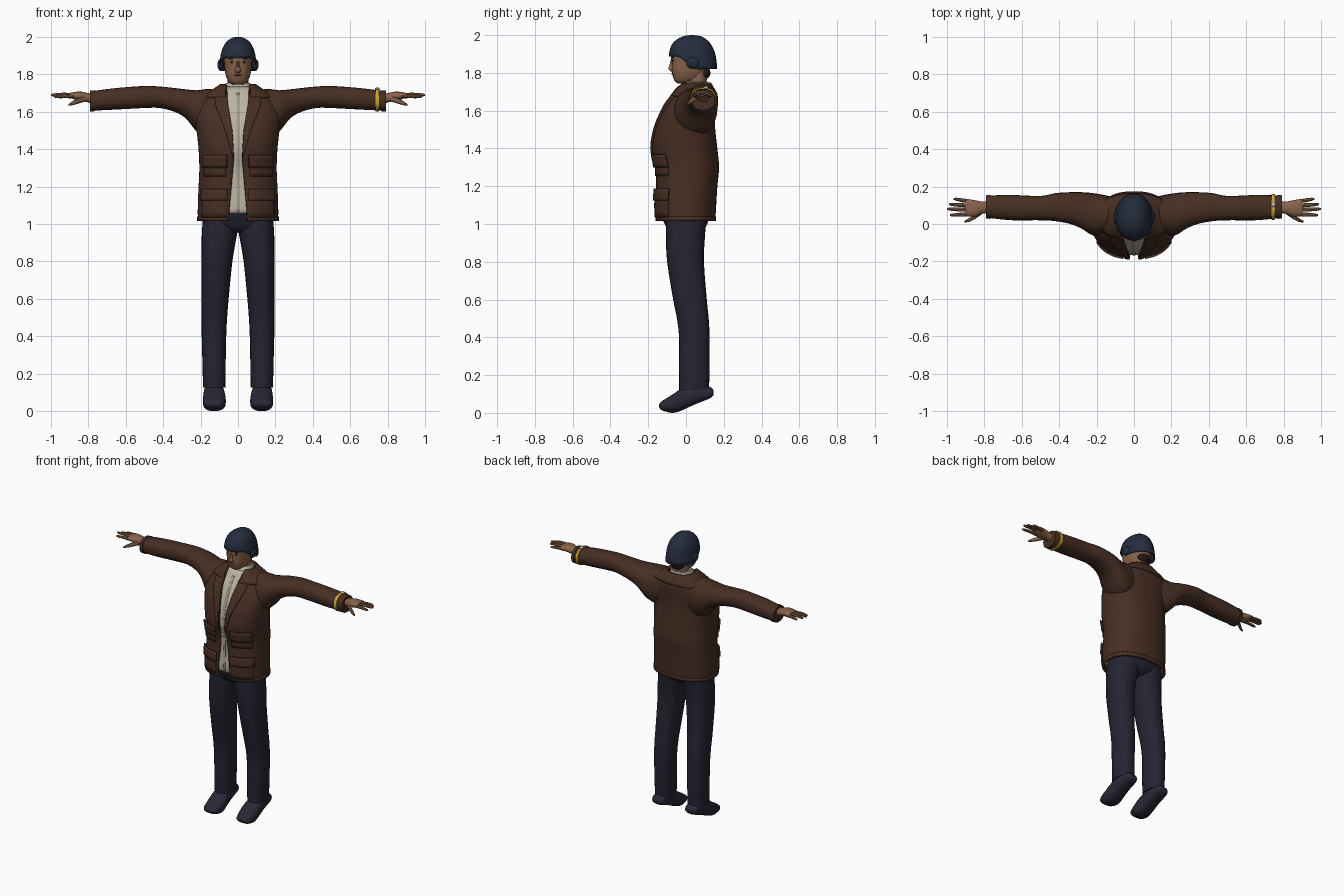
import bpy, bmesh, math
from mathutils import Matrix

if "Cube" in bpy.data.objects:
    bpy.data.objects.remove(bpy.data.objects["Cube"])


def material(name, rgb):
    m = bpy.data.materials.new(name)
    m.diffuse_color = (*rgb, 1)
    m.use_nodes = True
    m.node_tree.nodes["Principled BSDF"].inputs["Base Color"].default_value = m.diffuse_color
    return m


BROWN = material("brown_jacket", (0.062, 0.028, 0.017))
NAVY = material("navy_trousers", (0.017, 0.018, 0.031))
SHOE = material("dark_shoe", (0.020, 0.021, 0.036))
HELMET = material("blue_black_helmet", (0.019, 0.025, 0.047))
SKIN = material("skin", (0.25, 0.125, 0.07))
LIP = material("dark_lip", (0.14, 0.06, 0.04))
SHIRT = material("off_white_shirt", (0.50, 0.45, 0.37))
PLACKET = material("shirt_placket", (0.40, 0.36, 0.30))
GOLD = material("gold", (0.65, 0.38, 0.04))
DARK = material("dark_hair", (0.015, 0.010, 0.009))


def smooth_rows(rows, sub=4):
    """Catmull-Rom resampling of cross-section rows."""
    out, n = [], len(rows)
    for i in range(n - 1):
        p = [rows[max(i - 1, 0)], rows[i], rows[i + 1], rows[min(i + 2, n - 1)]]
        for k in range(sub):
            t = k / sub
            out.append(tuple(0.5 * (2 * b + (c - a) * t + (2 * a - 5 * b + 4 * c - d) * t * t
                                    + (3 * b - a - 3 * c + d) * t ** 3)
                             for a, b, c, d in zip(*p)))
    return out + [tuple(rows[-1])]


def lookup(rows, t):
    for a, b in zip(rows, rows[1:]):
        if t <= b[0]:
            f = max(0, (t - a[0]) / (b[0] - a[0]))
            return [p + (q - p) * f for p, q in zip(a, b)]
    return list(rows[-1])


def power(v, n):
    return math.copysign(abs(v) ** (2 / n), v)


def finish(bm, name, mat, mirror=False, thick=0):
    me = bpy.data.meshes.new(name)
    bm.to_mesh(me)
    bm.free()
    me.materials.append(mat)
    ob = bpy.data.objects.new(name, me)
    bpy.context.collection.objects.link(ob)
    if mirror:
        ob.modifiers.new("mirror", 'MIRROR')
    if thick:
        s = ob.modifiers.new("solid", 'SOLIDIFY')
        s.thickness, s.offset = thick, -1
    return ob


def loft(name, axis, rows, mat, mirror=False, n=2.3, seg=24, sub=4):
    """Closed body; each row is position, u min, u max, v min, v max."""
    bm, rings = bmesh.new(), []
    for t, u0, u1, v0, v1 in smooth_rows(rows, sub):
        ring = []
        for k in range(seg):
            a = 2 * math.pi * k / seg
            u = (u0 + u1) / 2 + (u1 - u0) / 2 * power(math.cos(a), n)
            v = (v0 + v1) / 2 + (v1 - v0) / 2 * power(math.sin(a), n)
            ring.append(bm.verts.new({'x': (t, u, v), 'y': (u, t, v), 'z': (u, v, t)}[axis]))
        rings.append(ring)
    for a, b in zip(rings, rings[1:]):
        for k in range(seg):
            bm.faces.new((a[k], a[k - 1], b[k - 1], b[k]))
    bm.faces.new(rings[0])
    bm.faces.new(rings[-1])
    bmesh.ops.recalc_face_normals(bm, faces=bm.faces)
    return finish(bm, name, mat, mirror)


def blob(name, loc, size, mat, mirror=False):
    bm = bmesh.new()
    bmesh.ops.create_uvsphere(bm, u_segments=14, v_segments=8, radius=1,
                              matrix=Matrix.Translation(loc) @ Matrix.Diagonal((*size, 1)))
    return finish(bm, name, mat, mirror)


# Torso surface: height, half width, front, back
BODY = smooth_rows([(1.015, .215, -.16, .155), (1.1, .215, -.165, .16), (1.2, .211, -.16, .166),
                    (1.3, .207, -.163, .175), (1.4, .211, -.18, .166), (1.5, .222, -.165, .155),
                    (1.58, .232, -.135, .155), (1.64, .215, -.105, .158), (1.69, .18, -.068, .152),
                    (1.72, .125, -.05, .138), (1.748, .085, -.025, .122)])
GAP = [(1.0, .052), (1.1, .045), (1.35, .022), (1.5, .03), (1.65, .055), (1.75, .062)]
N = 2.35


def gap(z):
    return lookup(GAP, z)[1]


def patch(name, zs, x0, x1, off, mat, thick, cols=8):
    """Mirrored sheet on the torso from x0(z) to x1(z); x1 None wraps to the spine."""
    bm, grid = bmesh.new(), []
    for z in zs:
        _, hw, yf, yb = lookup(BODY, z)
        cy, b, w = (yf + yb) / 2, (yb - yf) / 2 + off, hw + off
        ang = lambda x: math.asin(min(1, max(0, x / w) ** (N / 2)))
        a0, a1 = ang(x0(z)), math.pi if x1 is None else ang(x1(z))
        row = []
        for k in range(cols + 1):
            a = a0 + (a1 - a0) * k / cols
            x = 0 if a > math.pi - 1e-5 else w * power(math.sin(a), N)
            row.append(bm.verts.new((x, cy - b * power(math.cos(a), N), z)))
        grid.append(row)
    for r, s in zip(grid, grid[1:]):
        for k in range(cols):
            bm.faces.new((r[k], r[k + 1], s[k + 1], s[k]))
    return finish(bm, name, mat, True, thick)


def span(a, b, n):
    return [a + (b - a) * i / n for i in range(n + 1)]


# Jacket, shirt and their details
patch("jacket_body", span(1.015, 1.745, 36), gap, None, 0, BROWN, .012, 28)
patch("shirt", span(1.055, 1.735, 30), lambda z: 0, None, -.013, SHIRT, .004, 24)
patch("shirt_placket", span(1.06, 1.70, 24), lambda z: 0, lambda z: .008, -.011, PLACKET, .004, 2)
patch("lapel", span(1.36, 1.70, 16), gap,
      lambda z: gap(z) + .006 + .062 * min(1, (z - 1.36) / .27), .010, BROWN, .012)
patch("jacket_collar", span(1.68, 1.748, 6), lambda z: gap(z) + .008, None, .011, BROWN, .014, 20)
patch("hem_band", span(1.015, 1.04, 2), gap, None, .003, BROWN, .005, 24)
for label, z0, z1, zf, xa, xb in (("chest", 1.255, 1.36, 1.30, .065, .185),
                                  ("hip", 1.035, 1.18, 1.125, .06, .195)):
    patch(label + "_pocket", span(z0, z1, 5), lambda z: xa, lambda z: xb, .007, BROWN, .010)
    patch(label + "_pocket_flap", span(zf, z1 + .008, 4), lambda z: xa - .006,
          lambda z: xb + .006, .014, BROWN, .010)
loft("shirt_collar", 'z', [(1.69, -.085, .085, -.03, .122), (1.725, -.076, .076, -.028, .118),
                           (1.755, -.066, .066, -.004, .114)], SHIRT)

# Sleeves
loft("sleeve", 'x', [(.10, -.03, .14, 1.50, 1.715), (.16, -.055, .155, 1.47, 1.722),
                     (.22, -.06, .165, 1.495, 1.715), (.28, -.025, .17, 1.565, 1.72),
                     (.34, .0, .17, 1.60, 1.727), (.42, .015, .165, 1.62, 1.735),
                     (.5, .02, .15, 1.62, 1.738), (.65, .02, .155, 1.612, 1.727),
                     (.755, .03, .153, 1.607, 1.714), (.79, .034, .15, 1.605, 1.71)], BROWN, True)
loft("cuff", 'x', [(.768, .027, .156, 1.602, 1.715), (.792, .03, .153, 1.602, 1.713)],
     BROWN, True, sub=1)

# Wrist band on one sleeve
loft("watch_band", 'x', [(.735, .022, .161, 1.601, 1.724), (.753, .023, .16, 1.601, 1.722)],
     GOLD, sub=1)
blob("watch_face", (.745, .105, 1.722), (.014, .014, .008), SHIRT)

# Hands
loft("palm", 'x', [(.765, .06, .125, 1.64, 1.69), (.81, .055, .12, 1.652, 1.702),
                   (.85, .04, .127, 1.66, 1.708), (.89, .042, .132, 1.672, 1.703),
                   (.90, .05, .125, 1.678, 1.70)], SKIN, True, seg=16)
for label, ya, yb, tip, za in (("index", .052, .048, .985, 1.682), ("middle", .075, .08, 1.0, 1.69),
                               ("ring", .098, .105, .99, 1.686), ("little", .12, .133, .965, 1.68)):
    r = .0105
    ym, xm = (ya + yb) / 2, (.87 + tip) / 2
    loft(label + "_finger", 'x', [(.87, ya - r, ya + r, za - r, za + r),
                                  (xm, ym - r, ym + r, za - .007, za + .012),
                                  (tip - .012, yb - .008, yb + .008, za - .008, za + .008),
                                  (tip, yb - .003, yb + .003, za - .004, za + .003)],
         SKIN, True, 2, 8, 2)
loft("thumb", 'x', [(.815, .05, .08, 1.655, 1.685), (.85, .027, .055, 1.645, 1.675),
                    (.88, .012, .033, 1.636, 1.66), (.905, .008, .018, 1.632, 1.642)],
     SKIN, True, 2, 8, 2)

# Trousers
loft("pelvis", 'z', [(.955, -.10, .10, -.07, .07), (.985, -.17, .17, -.105, .105),
                     (1.06, -.185, .185, -.135, .13), (1.1, -.185, .185, -.135, .13)], NAVY)
loft("trouser_leg", 'z', [(.125, .068, .187, -.036, .122), (.25, .066, .190, -.037, .125),
                          (.4, .063, .194, -.037, .125), (.5, .058, .196, -.048, .12),
                          (.6, .05, .196, -.068, .11), (.8, .03, .196, -.10, .095),
                          (.93, .008, .194, -.106, .1), (1.0, -.005, .19, -.106, .106),
                          (1.06, -.005, .185, -.1, .11)], NAVY, True)

# Shoes, toes pointing down
loft("shoe", 'y', [(-.142, .095, .162, .030, .046), (-.125, .077, .180, .013, .064),
                   (-.07, .065, .188, .0, .098), (-.02, .069, .186, .014, .132),
                   (.04, .075, .182, .042, .15), (.1, .08, .178, .066, .145),
                   (.132, .086, .172, .08, .135), (.146, .1, .158, .095, .12)], SHOE, True, 2.6)

# Head and face
loft("neck", 'z', [(1.68, -.066, .066, -.01, .11), (1.74, -.056, .056, .005, .108),
                   (1.83, -.056, .056, .0, .118)], SKIN)
loft("head", 'z', [(1.745, -.028, .028, -.045, .02), (1.757, -.046, .046, -.06, .06),
                   (1.78, -.06, .06, -.069, .09), (1.81, -.069, .069, -.074, .11),
                   (1.85, -.074, .074, -.076, .13), (1.9, -.074, .074, -.078, .13),
                   (1.95, -.055, .055, -.045, .11)], SKIN)
loft("nose", 'z', [(1.806, -.01, .01, -.078, -.06), (1.82, -.016, .016, -.094, -.06),
                   (1.84, -.01, .01, -.089, -.06), (1.875, -.007, .007, -.079, -.06)],
     SKIN, n=2, seg=10)
blob("eye", (.03, -.068, 1.866), (.012, .006, .005), DARK, True)
blob("eyebrow", (.031, -.069, 1.882), (.018, .007, .004), DARK, True)
blob("mouth", (0, -.069, 1.796), (.021, .009, .005), LIP)
blob("nape_hair", (0, .10, 1.80), (.05, .03, .032), DARK)

# Helmet: dome whose rim drops from the brow to the nape
bm, rings, SEG, LEV = bmesh.new(), [], 32, 12
for i in range(LEV):
    h = math.sin(math.pi / 2 * i / LEV)
    r = (1 - h ** 2.3) ** (1 / 2.3)
    ring = []
    for k in range(SEG):
        a = 2 * math.pi * k / SEG
        y = -math.cos(a)
        s = min(1, max(0, (y + .75) / 1.0))
        s = s * s * (3 - 2 * s)
        rim = 1.888 - .068 * s
        flare = 1 + .05 * max(0, 1 - 5 * h)
        ring.append(bm.verts.new((.099 * r * flare * math.sin(a), .037 + .127 * r * y,
                                  rim + (2.0 - rim) * h)))
    rings.append(ring)
top = bm.verts.new((0, .037, 2.0))
for k in range(SEG):
    for a, b in zip(rings, rings[1:]):
        bm.faces.new((a[k - 1], a[k], b[k], b[k - 1]))
    bm.faces.new((rings[-1][k - 1], rings[-1][k], top))
finish(bm, "helmet", HELMET, thick=.008)
blob("ear_guard", (.094, .035, 1.852), (.017, .034, .03), HELMET, True)

# Smooth shading with sharp edges kept
bpy.ops.object.select_all(action='SELECT')
bpy.context.view_layer.objects.active = bpy.data.objects["helmet"]
bpy.ops.object.shade_smooth_by_angle(angle=math.radians(40))
